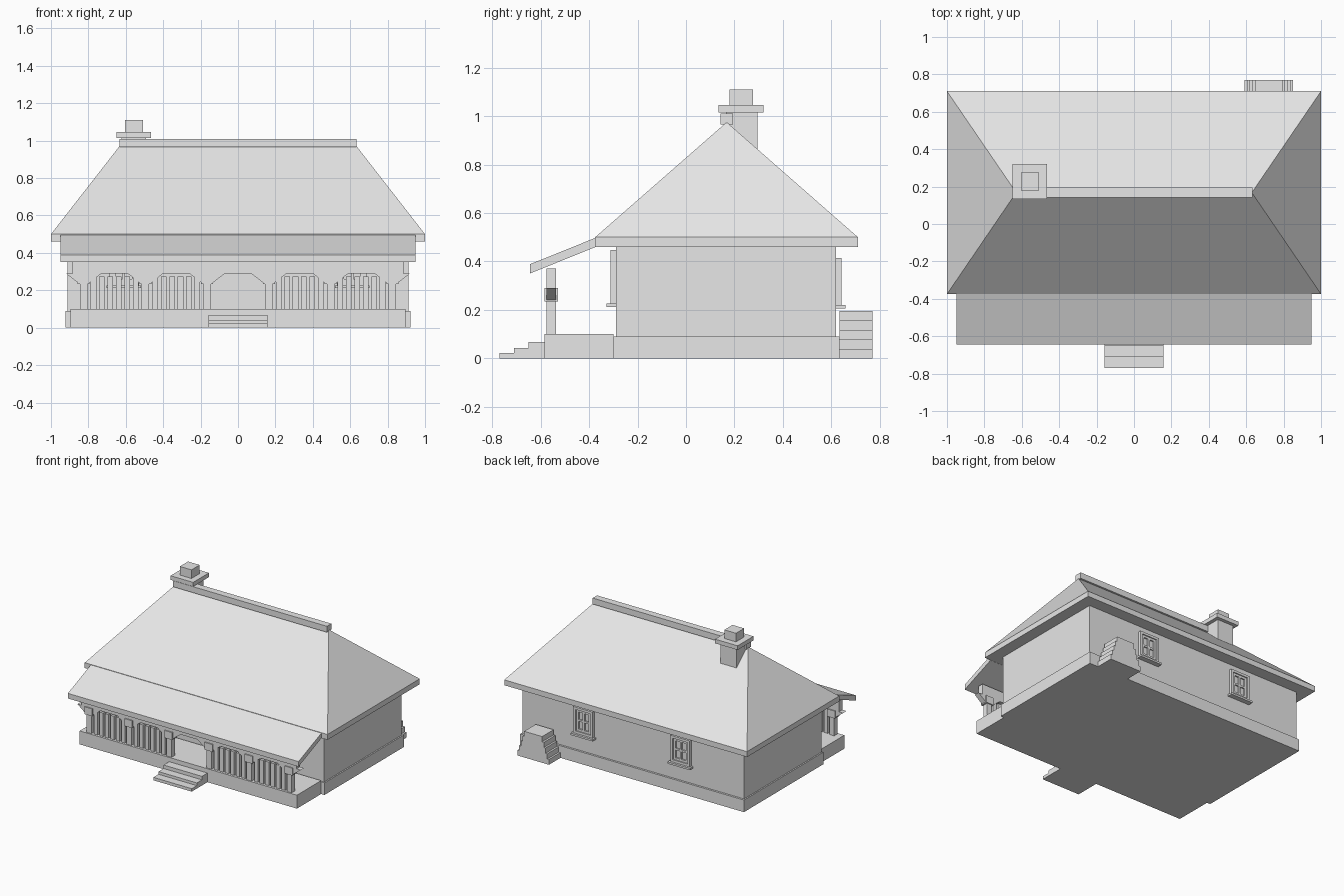
import bpy
import bmesh

cube = bpy.data.objects.get("Cube")
if cube:
    bpy.data.objects.remove(cube, do_unlink=True)

grey = bpy.data.materials.new("plain_grey")
grey.use_nodes = True
grey.diffuse_color = (0.8, 0.8, 0.8, 1)
grey.node_tree.nodes["Principled BSDF"].inputs["Base Color"].default_value = (0.8, 0.8, 0.8, 1)


def finish(name, bm):
    bmesh.ops.recalc_face_normals(bm, faces=bm.faces)
    mesh = bpy.data.meshes.new(name)
    bm.to_mesh(mesh)
    bm.free()
    mesh.materials.append(grey)
    obj = bpy.data.objects.new(name, mesh)
    bpy.context.scene.collection.objects.link(obj)
    return obj


def box(name, x, y, z):
    """Box from three (low, high) ranges."""
    bm = bmesh.new()
    bmesh.ops.create_cube(bm, size=1)
    for v in bm.verts:
        v.co = [r[0] + (c + 0.5) * (r[1] - r[0]) for c, r in zip(v.co, (x, y, z))]
    return finish(name, bm)


def prism(name, points, direction):
    """Flat outline pushed along a direction."""
    bm = bmesh.new()
    face = bm.faces.new([bm.verts.new(p) for p in points])
    ext = bmesh.ops.extrude_face_region(bm, geom=[face])["geom"]
    bmesh.ops.translate(bm, vec=direction,
                        verts=[g for g in ext if isinstance(g, bmesh.types.BMVert)])
    return finish(name, bm)


def around(c, half):
    return (c - half, c + half)


# House body
box("plinth", around(0, 0.922), (-0.30, 0.635), (0, 0.09))
box("walls", around(0, 0.912), (-0.29, 0.62), (0.09, 0.47))

# Hipped roof: eave board with the top pulled in to a ridge
bm = bmesh.new()
low, high = [[bm.verts.new((x, y, z)) for x, y in
              ((-1, -0.375), (1, -0.375), (1, 0.71), (-1, 0.71))] for z in (0.46, 0.50)]
left, right = [bm.verts.new((x, 0.168, 0.975)) for x in (-0.63, 0.63)]
bm.faces.new(low)
for i in range(4):
    j = (i + 1) % 4
    bm.faces.new((low[i], low[j], high[j], high[i]))
bm.faces.new((high[0], high[1], right, left))
bm.faces.new((high[2], high[3], left, right))
bm.faces.new((high[1], high[2], right))
bm.faces.new((high[3], high[0], left))
finish("main_roof", bm)
box("ridge_cap", around(0, 0.633), around(0.168, 0.026), (0.965, 1.01))

# Chimney
box("chimney_shaft", around(-0.557, 0.066), (0.165, 0.295), (0.80, 1.015))
box("chimney_cap", around(-0.557, 0.093), around(0.228, 0.093), (1.015, 1.046))
box("chimney_top", around(-0.557, 0.048), around(0.228, 0.048), (1.046, 1.11))

# Porch floor, front steps and lean-to roof
box("porch_floor", around(0, 0.895), (-0.585, -0.30), (0, 0.10))
for i, (y, z) in enumerate(((-0.77, 0.022), (-0.71, 0.042), (-0.65, 0.068))):
    box(f"front_step_{i + 1}", around(0, 0.158), (y, -0.585), (0, z))
prism("porch_roof", [(-0.95, -0.645, 0.35), (-0.95, -0.645, 0.388),
                     (-0.95, -0.375, 0.497), (-0.95, -0.375, 0.459)], (1.9, 0, 0))

# Porch beam, posts with winged brackets
PORCH_Y = -0.556
box("porch_beam", around(0, 0.885), around(PORCH_Y, 0.02), (0.29, 0.37))
posts = [-0.825, -0.495, -0.165, 0.165, 0.495, 0.825]
for i, x in enumerate(posts):
    box(f"post_{i + 1}", around(x, 0.02), around(PORCH_Y, 0.02), (0.10, 0.29))
    box(f"post_block_{i + 1}", around(x, 0.032), around(PORCH_Y, 0.028), (0.235, 0.29))
    y = PORCH_Y - 0.02
    prism(f"post_bracket_{i + 1}", [(x - 0.095, y, 0.29), (x - 0.03, y, 0.24),
                                    (x + 0.03, y, 0.24), (x + 0.095, y, 0.29)], (0, 0.04, 0))

# Balusters fill every bay except the entrance
for bay in (0, 1, 3, 4):
    middle = (posts[bay] + posts[bay + 1]) / 2
    for k in range(6):
        box(f"baluster_{bay + 1}_{k + 1}", around(middle + (k - 2.5) * 0.045, 0.015),
            around(PORCH_Y, 0.013), (0.10, 0.275))


def window(name, x, wall, out, z0, z1):
    """Framed four-pane window on a wall; out is the outward y sign."""
    half, bar = 0.08, 0.018

    def depth(d):
        return tuple(sorted((wall - out * 0.01, wall + out * d)))

    middle = (z0 + z1) / 2
    for side in (-1, 1):
        box(name + "_jamb", around(x + side * (half - bar / 2), bar / 2), depth(0.022), (z0, z1))
        # Sash border inside the frame
        box(name + "_sash_side", around(x + side * (half - bar * 1.6), bar / 2),
            depth(0.014), (z0 + bar, z1 - bar))
    for z in (z0 + bar / 2, z1 - bar / 2):
        box(name + "_rail", around(x, half - bar), depth(0.022), around(z, bar / 2))
    for z in (z0 + bar * 1.4, z1 - bar * 1.4):
        box(name + "_sash_rail", around(x, half - bar * 2), depth(0.014), around(z, bar / 2))
    box(name + "_mullion", around(x, 0.007), depth(0.014), (z0 + bar, z1 - bar))
    box(name + "_crossbar", around(x, half - bar * 2), depth(0.013), around(middle, 0.007))
    box(name + "_pane", around(x, half - bar), depth(0.004), (z0 + bar, z1 - bar))
    box(name + "_sill", around(x, half + 0.012), depth(0.038), (z0 - 0.014, z0))


for side, label in ((1, "left"), (-1, "right")):
    window(f"front_{label}_window", side * 0.61, -0.29, -1, 0.226, 0.448)
    window(f"back_{label}_window", side * 0.4, 0.62, 1, 0.22, 0.415)

# Tapering stack of steps at the back
for i in range(5):
    box(f"back_step_{i + 1}", around(0.72, 0.13 - i * 0.014), (0.635, 0.77),
        (i * 0.039, (i + 1) * 0.039))
